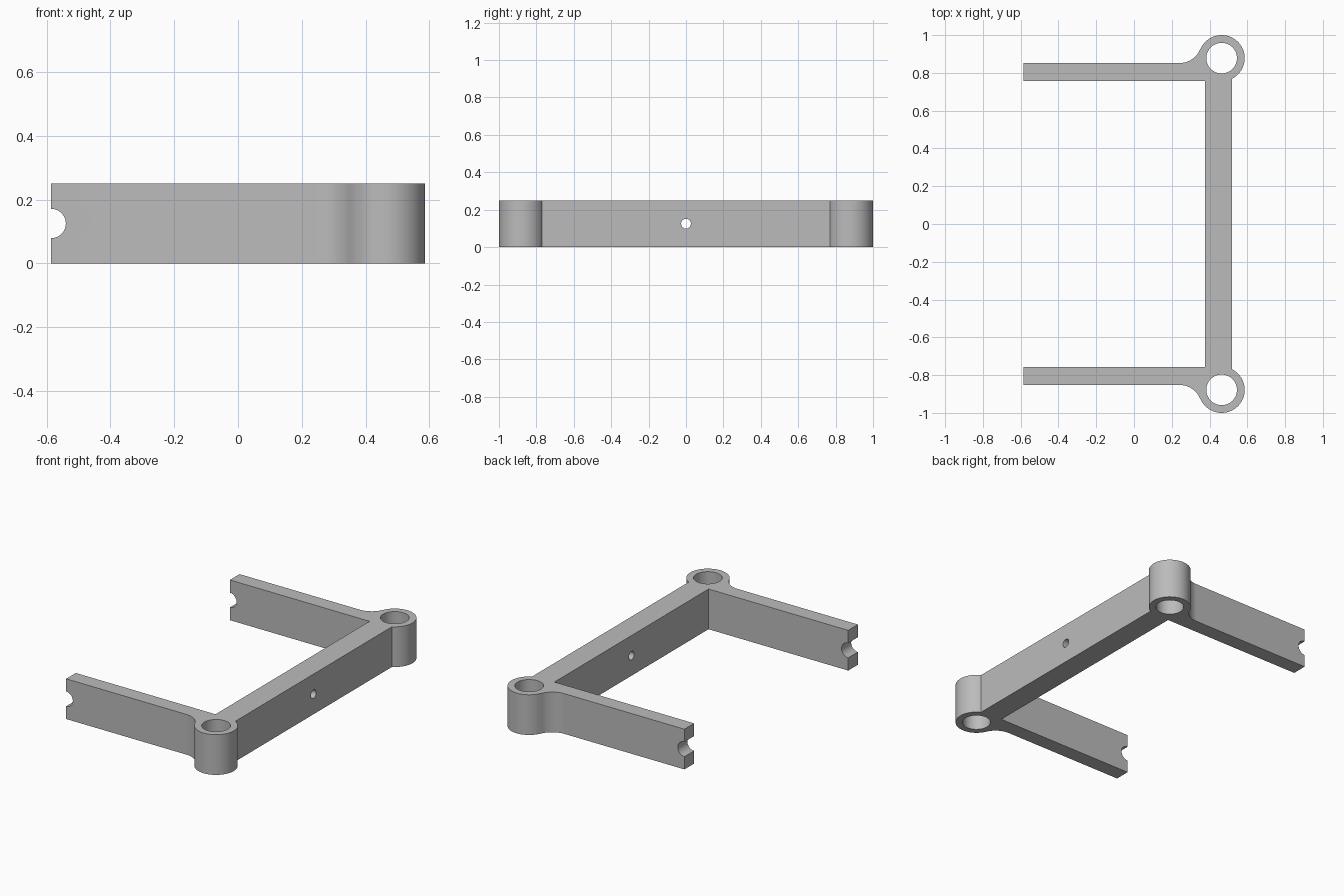
import bpy, bmesh
from math import cos, sin, radians, atan2, pi
from mathutils import Matrix

if "Cube" in bpy.data.objects:
    bpy.data.objects.remove(bpy.data.objects["Cube"])

HEIGHT = 0.25
ARM_END, ARM_IN, ARM_OUT = -0.586, 0.757, 0.852
BAR_IN, BAR_OUT = 0.375, 0.52
RING_X, RING_Y, RING_R, BORE_R = 0.464, 0.878, 0.122, 0.081
FILLET_X, FILLET_R = 0.24, 0.12

grey = bpy.data.materials.new("plain grey")
grey.use_nodes = True
colour = (0.5, 0.5, 0.5, 1)
grey.diffuse_color = colour
grey.node_tree.nodes["Principled BSDF"].inputs["Base Color"].default_value = colour


def arc(cx, cy, r, start, end, steps):
    angles = [start + (end - start) * i / steps for i in range(steps + 1)]
    return [(cx + r * cos(a), cy + r * sin(a)) for a in angles]


def make_object(name, bm):
    bmesh.ops.recalc_face_normals(bm, faces=bm.faces)
    mesh = bpy.data.meshes.new(name)
    bm.to_mesh(mesh)
    bm.free()
    mesh.materials.append(grey)
    obj = bpy.data.objects.new(name, mesh)
    bpy.context.collection.objects.link(obj)
    return obj


def cutter(name, centre, radius, depth, axis):
    bm = bmesh.new()
    turn = {"X": Matrix.Rotation(pi / 2, 4, "Y"),
            "Y": Matrix.Rotation(pi / 2, 4, "X"), "Z": Matrix()}[axis]
    bmesh.ops.create_cone(bm, cap_ends=True, segments=64, radius1=radius,
                          radius2=radius, depth=depth,
                          matrix=Matrix.Translation(centre) @ turn)
    obj = make_object(name, bm)
    obj.hide_render = True
    return obj


# Half outline: arm, fillet, corner ring, back of the bar
fillet_y = ARM_OUT + FILLET_R
touch = atan2(RING_Y - fillet_y, RING_X - FILLET_X)
ring_drop = (RING_R ** 2 - (BAR_OUT - RING_X) ** 2) ** 0.5
ring_end = atan2(-ring_drop, BAR_OUT - RING_X)
half = [(BAR_IN, ARM_IN), (ARM_END, ARM_IN), (ARM_END, ARM_OUT)]
half += arc(FILLET_X, fillet_y, FILLET_R, -pi / 2, touch, 16)
half += arc(RING_X, RING_Y, RING_R, touch + pi, ring_end, 56)[1:]
outline = half + [(x, -y) for x, y in reversed(half)]

# Bracket frame raised from the mirrored outline
bm = bmesh.new()
base = bm.faces.new([bm.verts.new((x, y, 0)) for x, y in outline])
raised = bmesh.ops.extrude_face_region(bm, geom=[base])["geom"]
bmesh.ops.translate(bm, vec=(0, 0, HEIGHT),
                    verts=[g for g in raised if isinstance(g, bmesh.types.BMVert)])
frame = make_object("bracket_frame", bm)

# Ring bores, arm-end notches and the bar hole
mid = HEIGHT / 2
cutters = [cutter("bar_hole_cutter", (0.45, 0, mid), 0.026, 0.4, "X")]
for side, s in (("left", 1), ("right", -1)):
    cutters.append(cutter(side + "_bore_cutter", (RING_X, s * RING_Y, mid), BORE_R, 0.6, "Z"))
    cutters.append(cutter(side + "_notch_cutter", (ARM_END, s * 0.8, mid), 0.046, 0.3, "Y"))

bpy.context.view_layer.objects.active = frame
frame.select_set(True)
for c in cutters:
    mod = frame.modifiers.new(c.name, "BOOLEAN")
    mod.operation, mod.solver, mod.object = "DIFFERENCE", "EXACT", c
    bpy.ops.object.modifier_apply(modifier=mod.name)
for c in cutters:
    bpy.data.objects.remove(c)

bpy.ops.object.shade_smooth_by_angle(angle=radians(30))
